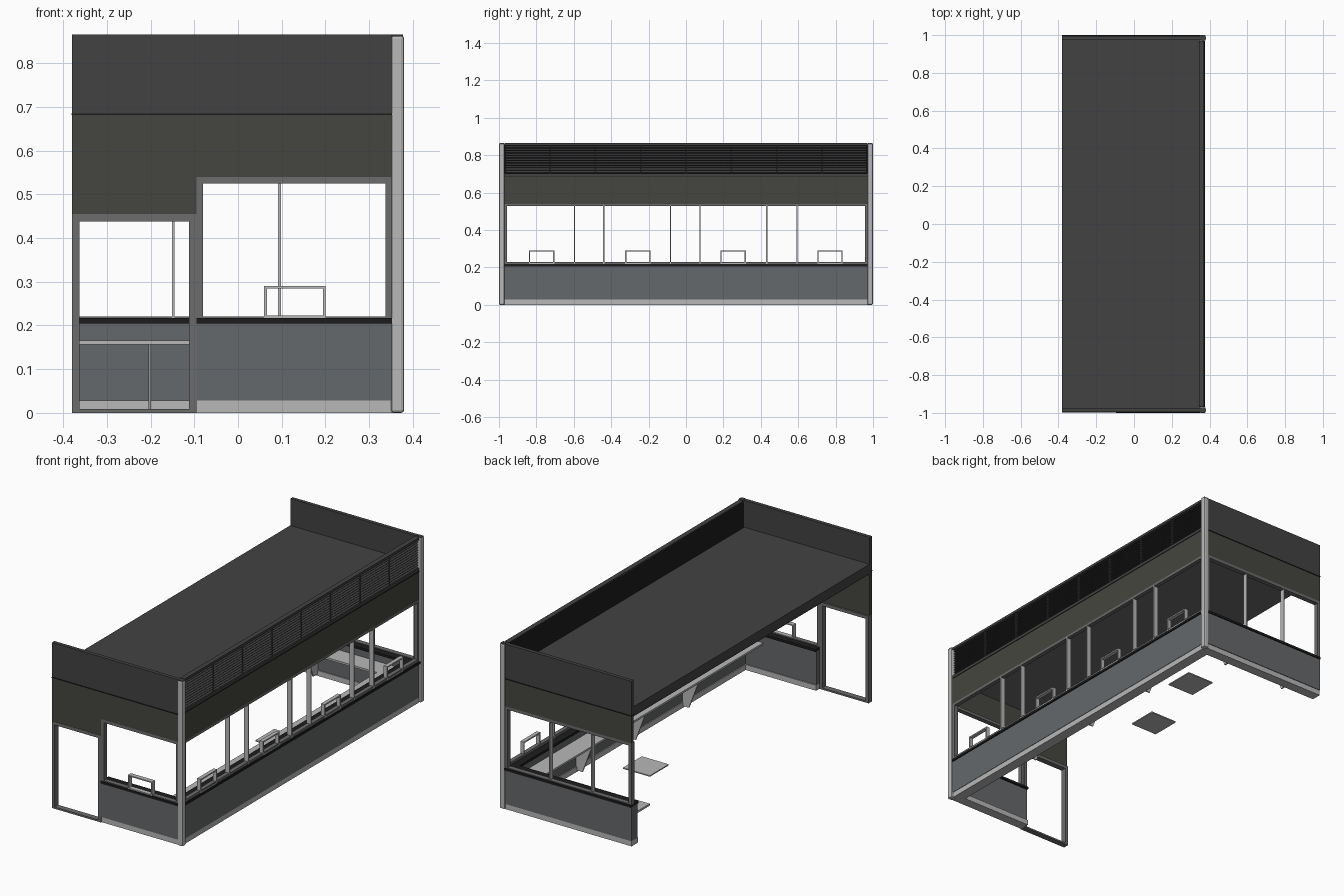
import bpy, bmesh, math
from mathutils import Matrix, Vector

if "Cube" in bpy.data.objects:
    bpy.data.objects.remove(bpy.data.objects["Cube"])


def material(name, r, g, b):
    m = bpy.data.materials.new(name)
    m.diffuse_color = (r, g, b, 1)
    m.use_nodes = True
    m.node_tree.nodes["Principled BSDF"].inputs["Base Color"].default_value = m.diffuse_color
    return m


BLACK = material("black_trim", .012, .012, .012)
DARK = material("dark_cladding", .055, .055, .055)
OLIVE = material("olive_cladding", .06, .06, .05)
SLATE = material("slate_panel", .13, .14, .145)
FRAME = material("frame_grey", .15, .15, .15)
LIGHT = material("light_metal", .48, .48, .48)


def finish(name, bm, mat):
    bmesh.ops.recalc_face_normals(bm, faces=bm.faces)
    me = bpy.data.meshes.new(name)
    bm.to_mesh(me)
    bm.free()
    me.materials.append(mat)
    ob = bpy.data.objects.new(name, me)
    bpy.context.collection.objects.link(ob)
    return ob


def boxes(name, mat, *bounds):
    """One object from boxes given as (x0, x1, y0, y1, z0, z1)."""
    bm = bmesh.new()
    for x0, x1, y0, y1, z0, z1 in bounds:
        m = Matrix.Translation(((x0 + x1) / 2, (y0 + y1) / 2, (z0 + z1) / 2))
        m = m @ Matrix.Diagonal((x1 - x0, y1 - y0, z1 - z0, 1))
        bmesh.ops.create_cube(bm, size=1, matrix=m)
    return finish(name, bm, mat)


def prism(name, mat, profile, direction):
    """Extrude a closed profile along a direction."""
    bm = bmesh.new()
    f = bm.faces.new([bm.verts.new(p) for p in profile])
    r = bmesh.ops.extrude_face_region(bm, geom=[f])
    vs = [v for v in r["geom"] if isinstance(v, bmesh.types.BMVert)]
    bmesh.ops.translate(bm, verts=vs, vec=Vector(direction))
    return finish(name, bm, mat)


def frame_x(x0, x1, z0, z1, y0, y1, t, bottom=None):
    """Four bars of a frame lying in the xz plane."""
    b = t if bottom is None else bottom
    return [(x0, x0 + t, y0, y1, z0, z1), (x1 - t, x1, y0, y1, z0, z1),
            (x0 + t, x1 - t, y0, y1, z1 - t, z1), (x0 + t, x1 - t, y0, y1, z0, z0 + b)]


def frame_y(y0, y1, z0, z1, x0, x1, t):
    """Four bars of a frame lying in the yz plane."""
    return [(x0, x1, y0, y0 + t, z0, z1), (x0, x1, y1 - t, y1, z0, z1),
            (x0, x1, y0 + t, y1 - t, z1 - t, z1), (x0, x1, y0 + t, y1 - t, z0, z0 + t)]


# Roof slab, ceiling and corner posts
boxes("roof_slab", DARK, (-.38, .352, -.975, .975, .675, .725))
boxes("ceiling", FRAME, (-.375, .35, -.972, .972, .67, .675))
for s, n in ((-1, "front"), (1, "rear")):
    post = boxes(n + "_corner_post", LIGHT, (.35, .38, min(s, s * .97), max(s, s * .97), 0, .863))
    bev = post.modifiers.new("rounding", 'BEVEL')
    bev.width, bev.segments = .007, 2
    boxes(n + "_post_cap", DARK, (.353, .377, min(s * .997, s * .973), max(s * .997, s * .973), .862, .865))

# End walls
for s, n in ((-1, "front"), (1, "rear")):
    def span(a, b):
        return tuple(sorted((s * a, s * b)))
    wall = span(.995, .975)
    # Parapet, seam trim and upper cladding
    boxes(n + "_parapet", DARK, (-.38, .352, *wall, .685, .865))
    boxes(n + "_trim", BLACK, (-.381, .352, *span(.998, .974), .681, .685))
    if s < 0:
        boxes("front_upper_wall", OLIVE, (-.38, -.095, *wall, .455, .681), (-.095, .352, *wall, .54, .681))
        x0 = -.095
    else:
        boxes("rear_upper_wall", OLIVE, (-.38, .352, *wall, .54, .681))
        x0 = -.38
    # Lower wall, plinth, sill and window frame
    boxes(n + "_lower_panel", SLATE, (x0, .352, *span(.995, .945), .028, .205))
    boxes(n + "_plinth", LIGHT, (x0, .352, *span(.992, .94), 0, .028))
    boxes(n + "_sill", BLACK, (x0, .352, *span(1, .935), .205, .217))
    boxes(n + "_window_frame", FRAME, *frame_x(x0, .352, .217, .54, *span(.995, .97), .015, .004))

# Door frame, left open
boxes("door_frame", FRAME, *frame_x(-.38, -.095, 0, .455, -.997, -.967, .017, .009))

# Rear window mullions
boxes("rear_mullions", LIGHT, *[(x - .003, x + .003, .968, .993, .217, .53) for x in (-.148, .095)])

# Long side wall
boxes("side_lower_panel", SLATE, (.318, .37, -.97, .97, .028, .205))
boxes("side_plinth", LIGHT, (.313, .368, -.97, .97, 0, .028))
boxes("side_sill", BLACK, (.308, .376, -.97, .97, .205, .217))
boxes("side_upper_wall", OLIVE, (.35, .37, -.97, .97, .54, .685))
boxes("side_trim", BLACK, (.348, .372, -.97, .97, .685, .689))
boxes("side_window_frame", FRAME, *frame_y(-.97, .97, .217, .54, .348, .37, .013))
boxes("side_mullions", LIGHT,
      *[(.345, .371, y - .003, y + .003, .217, .53) for y in (-.597, -.44, -.083, .075, .432, .594)])

# Serving hatch frames
for i, y in enumerate((-.772, -.257, .252, .77)):
    boxes("side_hatch_%d" % (i + 1), LIGHT, *frame_y(y - .068, y + .068, .217, .291, .352, .372, .007))
boxes("front_hatch", LIGHT, *frame_x(.06, .2, .217, .29, -.996, -.972, .006))

# Ventilation louvres above the side window
boxes("louvre_backing", BLACK, (.345, .353, -.97, .97, .689, .862))
boxes("louvre_border", DARK, (.345, .37, -.97, .97, .852, .865), (.345, .37, -.97, .97, .689, .703),
      *[(.352, .367, -.97 + i * .2425 - .002, -.97 + i * .2425 + .002, .703, .852) for i in range(1, 8)])
bm = bmesh.new()
for i in range(11):
    m = (Matrix.Translation((.36, 0, .711 + i * .0133)) @ Matrix.Rotation(math.radians(35), 4, 'Y')
         @ Matrix.Diagonal((.016, 1.93, .003, 1)))
    bmesh.ops.create_cube(bm, size=1, matrix=m)
finish("louvre_slats", bm, DARK)

# Worktops with tapered brackets beneath
boxes("side_worktop", LIGHT, (.215, .318, -.945, .945, .156, .166))
boxes("rear_worktop", LIGHT, (-.38, .215, .842, .945, .156, .166))
for i, y in enumerate((-.43, .01, .45)):
    prism("side_bracket_%d" % (i + 1), LIGHT,
          [(.318, y, .156), (.225, y, .156), (.28, y, .008), (.318, y, .008)], (0, .006, 0))
for i, x in enumerate((-.205, .165)):
    prism("rear_bracket_%d" % (i + 1), LIGHT,
          [(x, .945, .156), (x, .852, .156), (x, .907, .008), (x, .945, .008)], (.006, 0, 0))

# Square floor pads
for i, (x, y) in enumerate(((.18, .655), (.068, .235))):
    boxes("floor_pad_%d" % (i + 1), LIGHT, (x - .078, x + .078, y - .078, y + .078, .006, .012))
